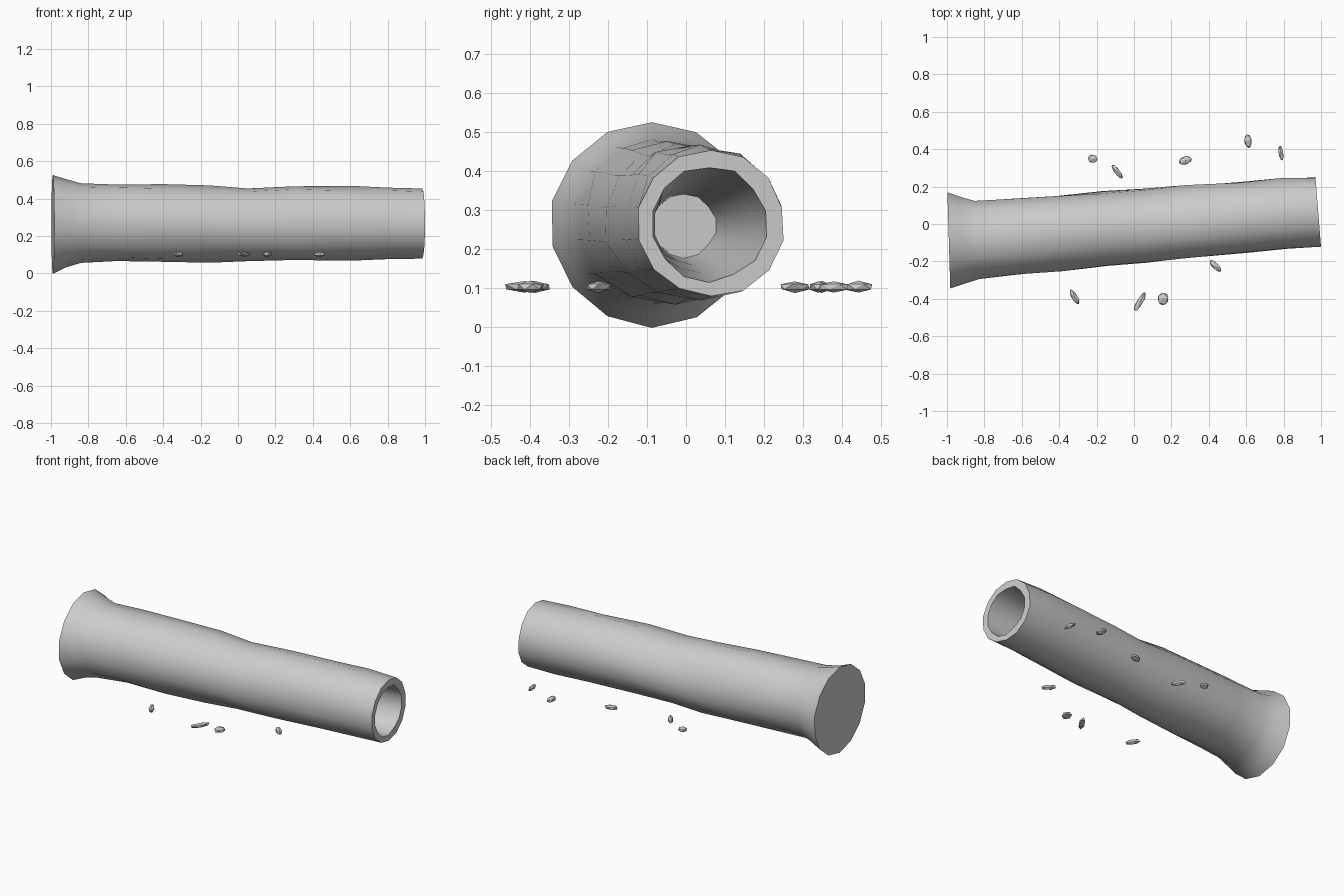
import bpy, bmesh, math, random
from mathutils import Matrix

random.seed(4)
SIDES = 14


def finish(name, bm):
    bmesh.ops.recalc_face_normals(bm, faces=bm.faces)
    mesh = bpy.data.meshes.new(name)
    bm.to_mesh(mesh)
    bm.free()
    obj = bpy.data.objects.new(name, mesh)
    bpy.context.collection.objects.link(obj)
    return obj


# Hollow log: rings of (x, centre y, centre z, radius, end tilt, bumpiness)
rings = [
    (-0.99, -0.088, 0.265, 0.264, 0.03, 0.004),
    (-0.92, -0.088, 0.267, 0.236, 0.04, 0.004),
    (-0.84, -0.087, 0.270, 0.213, 0.06, 0.004),
    (-0.65, -0.070, 0.270, 0.209, 0.076, 0.006),
    (-0.40, -0.048, 0.268, 0.208, 0.076, 0.007),
    (-0.15, -0.027, 0.265, 0.202, 0.076, 0.007),
    (0.05, -0.011, 0.262, 0.197, 0.076, 0.007),
    (0.30, 0.012, 0.267, 0.199, 0.076, 0.007),
    (0.60, 0.037, 0.269, 0.195, 0.076, 0.006),
    (0.80, 0.053, 0.267, 0.193, 0.076, 0.005),
    (0.985, 0.064, 0.265, 0.188, 0.08, 0.004),
    # rim and tapering hollow
    (0.985, 0.060, 0.265, 0.147, 0.08, 0.004),
    (0.70, 0.040, 0.265, 0.125, 0.076, 0.003),
    (0.40, 0.018, 0.262, 0.102, 0.076, 0.003),
    (0.10, -0.005, 0.260, 0.082, 0.076, 0.003),
]
bm = bmesh.new()
loops = []
for x, cy, cz, r, tilt, bump in rings:
    loop = []
    for i in range(SIDES):
        a = 2 * math.pi * (i + 0.5) / SIDES + math.pi / 2 + math.pi / SIDES
        rr = r + random.uniform(-bump, bump)
        dy = rr * math.cos(a)
        loop.append(bm.verts.new((x - tilt * dy, cy + dy, cz + rr * math.sin(a))))
    loops.append(loop)
for a, b in zip(loops, loops[1:]):
    for i in range(SIDES):
        j = (i + 1) % SIDES
        bm.faces.new((a[i], a[j], b[j], b[i]))
bm.faces.new(loops[0])
bm.faces.new(loops[-1])
log = finish("hollow_log", bm)
bpy.context.view_layer.objects.active = log
log.select_set(True)
bpy.ops.object.shade_smooth_by_angle(angle=math.radians(50))

# Loose wood chips: (x, y, half length, half width, angle)
chips = [
    (-0.22, 0.348, 0.028, 0.025, 0),
    (-0.09, 0.28, 0.053, 0.016, -55),
    (0.275, 0.34, 0.040, 0.024, 18),
    (0.61, 0.443, 0.040, 0.021, 97),
    (0.785, 0.38, 0.045, 0.014, 100),
    (-0.318, -0.39, 0.053, 0.017, -60),
    (0.032, -0.416, 0.065, 0.018, 60),
    (0.155, -0.40, 0.036, 0.031, 80),
    (0.436, -0.225, 0.046, 0.018, -45),
]
for k, (x, y, hl, hw, ang) in enumerate(chips):
    bm = bmesh.new()
    bmesh.ops.create_icosphere(bm, subdivisions=1, radius=1)
    for v in bm.verts:
        v.co *= random.uniform(0.92, 1.08)
    bm.transform(Matrix.Translation((x, y, 0.103))
                 @ Matrix.Rotation(math.radians(ang), 4, 'Z')
                 @ Matrix.Diagonal((hl, hw, 0.015, 1)))
    finish("wood_chip_%d" % (k + 1), bm)
